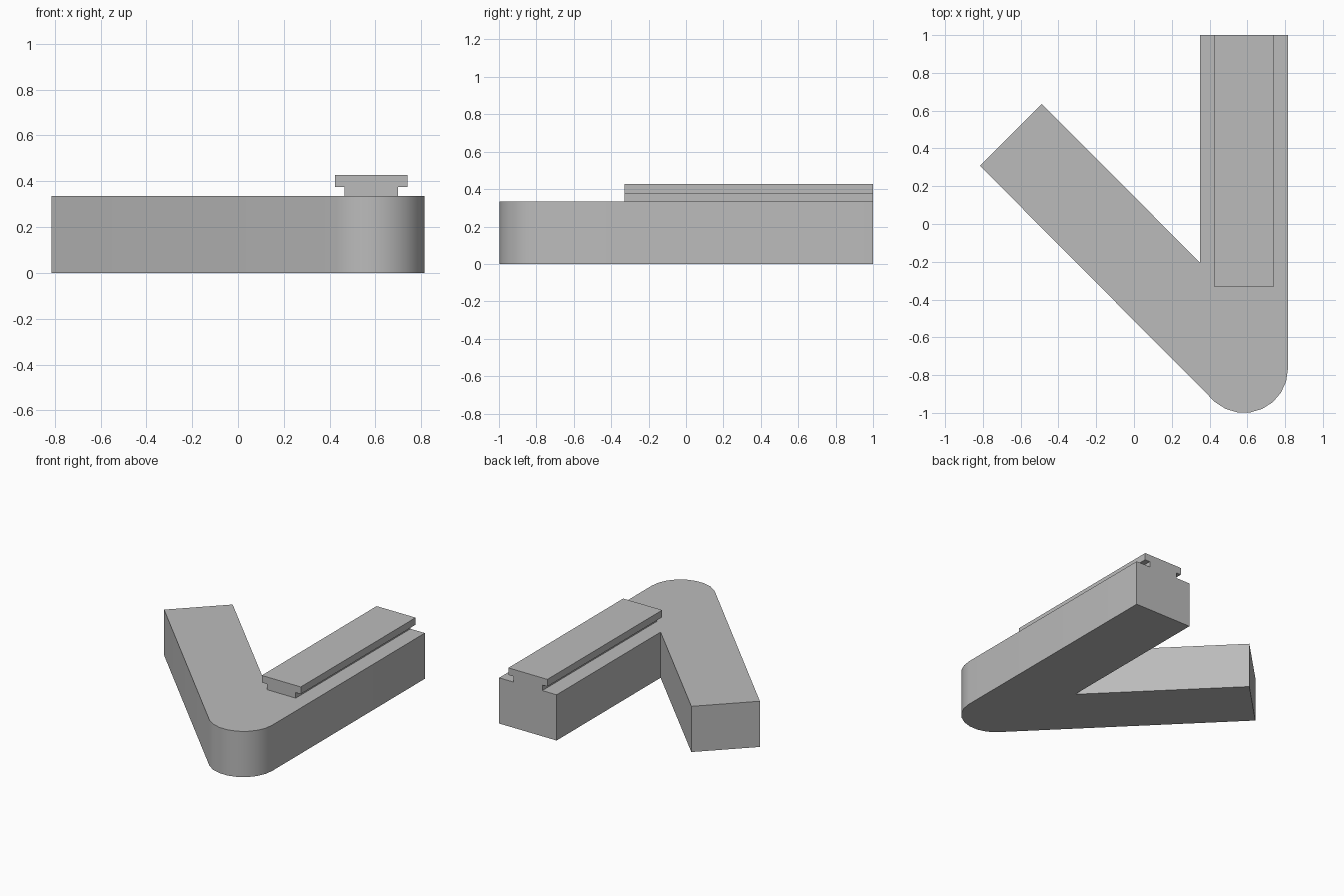
import bpy, bmesh, math
from mathutils import Matrix, Vector

cube = bpy.data.objects.get("Cube")
if cube:
    bpy.data.objects.remove(cube, do_unlink=True)

# Single grey finish
grey = bpy.data.materials.new("light_grey")
grey.use_nodes = True
colour = (0.5, 0.5, 0.5, 1)
grey.diffuse_color = colour
grey.node_tree.nodes["Principled BSDF"].inputs["Base Color"].default_value = colour


def extrude_profile(name, points, direction):
    """Extrude a closed outline of 3D points along a direction."""
    bm = bmesh.new()
    face = bm.faces.new([bm.verts.new(p) for p in points])
    moved = bmesh.ops.extrude_face_region(bm, geom=[face], use_keep_orig=True)
    verts = [g for g in moved["geom"] if isinstance(g, bmesh.types.BMVert)]
    bmesh.ops.translate(bm, verts=verts, vec=direction)
    bmesh.ops.recalc_face_normals(bm, faces=bm.faces)
    mesh = bpy.data.meshes.new(name)
    bm.to_mesh(mesh)
    bm.free()
    mesh.materials.append(grey)
    obj = bpy.data.objects.new(name, mesh)
    bpy.context.collection.objects.link(obj)
    bpy.ops.object.select_all(action="DESELECT")
    obj.select_set(True)
    bpy.context.view_layer.objects.active = obj
    bpy.ops.object.shade_smooth_by_angle(angle=math.radians(25))
    return obj


HEIGHT = 0.335
RADIUS = 0.233
CENTRE = Vector((0.582, -0.767))
SEGMENTS = 8

# Angled body: two arms joined by a rounded nose
start, end = math.radians(229), math.radians(360)
nose = [CENTRE + RADIUS * Vector((math.cos(a), math.sin(a)))
        for a in (start + (end - start) * i / SEGMENTS for i in range(SEGMENTS + 1))]
outline = nose + [Vector(p) for p in (
    (0.815, 1), (0.349, 1), (0.349, -0.204), (-0.488, 0.635), (-0.815, 0.308))]
extrude_profile("angled_body", [(p.x, p.y, 0) for p in outline], (0, 0, HEIGHT))

# T-shaped rail on the straight arm, mirrored about the arm's centre line
half = [(0.117, HEIGHT), (0.117, 0.376), (0.158, 0.376), (0.158, 0.428)]
section = half + [(-x, z) for x, z in reversed(half)]
extrude_profile("sliding_rail", [(CENTRE.x + x, -0.33, z) for x, z in section], (0, 1.33, 0))
